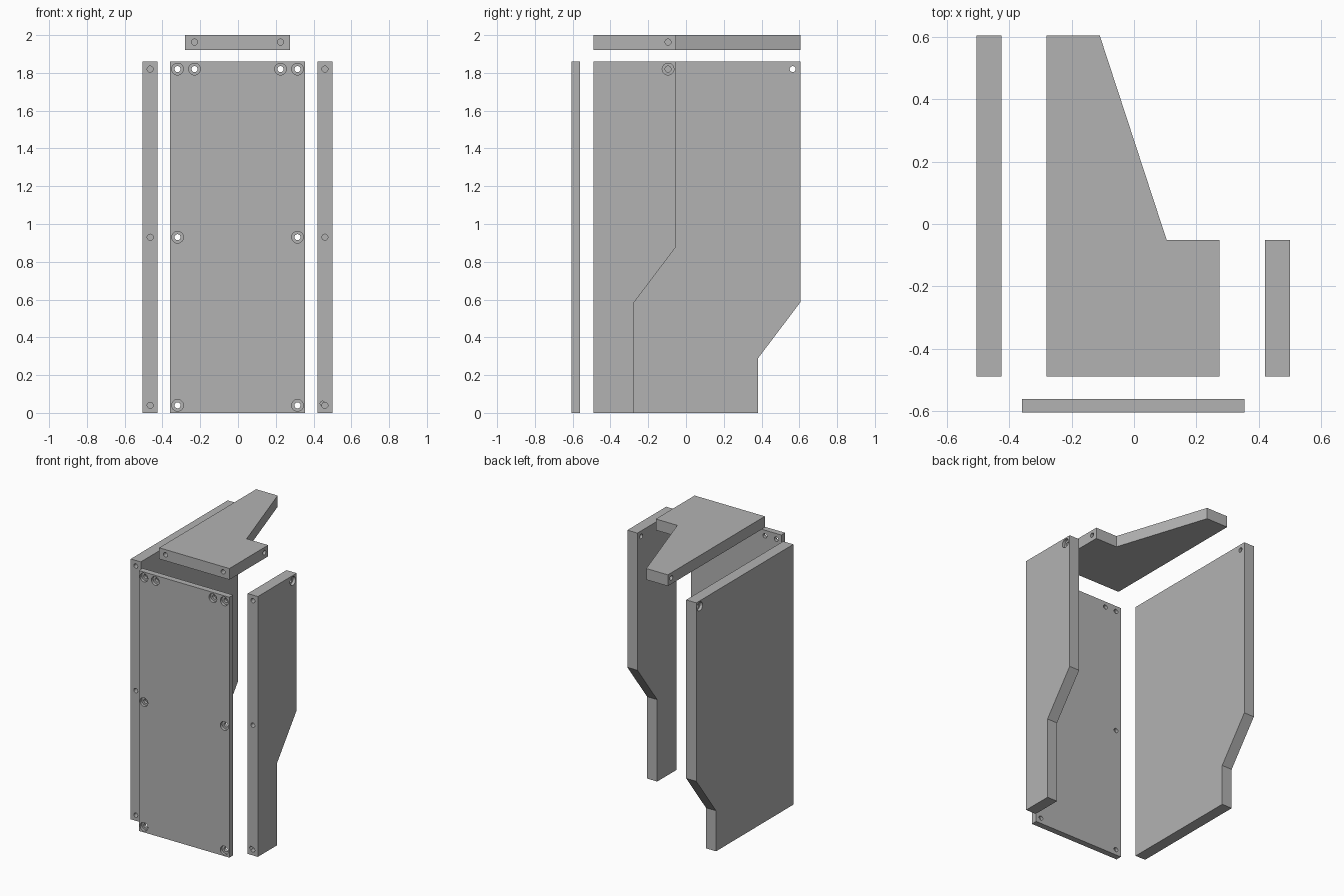
import bpy, bmesh
from mathutils import Vector

cube = bpy.data.objects.get("Cube")
if cube:
    bpy.data.objects.remove(cube, do_unlink=True)

grey = bpy.data.materials.new("plain grey")
grey.use_nodes = True
GREY = (0.45, 0.45, 0.45, 1)
grey.diffuse_color = GREY
grey.node_tree.nodes["Principled BSDF"].inputs["Base Color"].default_value = GREY

HOLE = 0.016      # screw hole radius
BORE = 0.031      # radius of the recess for the screw head


def make_object(name, bm):
    bmesh.ops.recalc_face_normals(bm, faces=bm.faces)
    mesh = bpy.data.meshes.new(name)
    bm.to_mesh(mesh)
    bm.free()
    mesh.materials.append(grey)
    obj = bpy.data.objects.new(name, mesh)
    bpy.context.collection.objects.link(obj)
    return obj


def board(name, outline, offset):
    """Extrude a flat outline of 3D points into a board."""
    bm = bmesh.new()
    face = bm.faces.new([bm.verts.new(p) for p in outline])
    moved = bmesh.ops.extrude_face_region(bm, geom=[face])["geom"]
    verts = [v for v in moved if isinstance(v, bmesh.types.BMVert)]
    bmesh.ops.translate(bm, verts=verts, vec=offset)
    return make_object(name, bm)


def drill(target, start, direction, depth, radius=HOLE):
    """Cut a round hole from a surface point along a direction."""
    d = Vector(direction)
    bm = bmesh.new()
    bmesh.ops.create_cone(bm, cap_ends=True, segments=24, radius1=radius,
                          radius2=radius, depth=depth + 0.01)
    bmesh.ops.rotate(bm, verts=bm.verts, matrix=d.to_track_quat("Z", "Y").to_matrix())
    bmesh.ops.translate(bm, verts=bm.verts, vec=Vector(start) + d * (depth - 0.01) / 2)
    cutter = make_object("drill_cutter", bm)
    cutter.hide_render = True
    mod = target.modifiers.new("hole", "BOOLEAN")
    mod.operation = "DIFFERENCE"
    mod.solver = "EXACT"
    mod.object = cutter
    bpy.context.view_layer.objects.active = target
    bpy.ops.object.modifier_apply(modifier=mod.name)
    bpy.data.objects.remove(cutter, do_unlink=True)


def drill_recessed(target, start, direction, thickness):
    drill(target, start, direction, 0.02, BORE)
    drill(target, start, direction, thickness + 0.01)


FRONT, BACK = -0.49, 0.605
TOP = 1.86
ROWS = (0.04, 0.93, 1.82)
INWARD = (0, 1, 0)


def side_profile(x, back, step, low, high):
    return [(x, FRONT, 0), (x, back - step, 0), (x, back - step, low),
            (x, back, high), (x, back, TOP), (x, FRONT, TOP)]


# Front panel with recessed screw holes
panel = board("front_panel", [(-0.36, -0.605, 0), (0.355, -0.605, 0),
                              (0.355, -0.605, TOP), (-0.36, -0.605, TOP)], (0, 0, 0.0))
bpy.data.objects.remove(panel, do_unlink=True)
panel = board("front_panel", [(-0.36, -0.605, 0), (0.355, -0.605, 0),
                              (0.355, -0.605, TOP), (-0.36, -0.605, TOP)], (0, 0.043, 0))
spots = [(x, z) for x in (-0.32, 0.315) for z in ROWS]
spots += [(x, ROWS[-1]) for x in (-0.23, 0.225)]
for x, z in spots:
    drill_recessed(panel, (x, -0.605, z), INWARD, 0.043)

# Deep side panel
deep = board("deep_side_panel", side_profile(-0.505, BACK, 0.223, 0.29, 0.585), (0.08, 0, 0))
drill_recessed(deep, (-0.505, 0.565, ROWS[-1]), (1, 0, 0), 0.08)

# Shallow side panel
shallow = board("shallow_side_panel", side_profile(0.42, -0.052, 0.223, 0.585, 0.88), (0.08, 0, 0))
drill_recessed(shallow, (0.5, -0.095, ROWS[-1]), (-1, 0, 0), 0.08)
drill(shallow, (0.447, FRONT, 0.05), INWARD, 0.08, 0.012)

# Screw holes in the front edges of both sides
for side, x in ((deep, -0.465), (shallow, 0.46)):
    for z in ROWS:
        drill(side, (x, FRONT, z), INWARD, 0.1)

# Top panel with screw holes in its edges
lid = board("top_panel", [(-0.28, FRONT, 1.92), (0.275, FRONT, 1.92),
                          (0.275, -0.052, 1.92), (0.105, -0.052, 1.92),
                          (-0.11, BACK, 1.92), (-0.28, BACK, 1.92)], (0, 0, 0.08))
for x in (-0.23, 0.225):
    drill(lid, (x, FRONT, 1.963), INWARD, 0.1)
drill(lid, (0.275, -0.095, 1.963), (-1, 0, 0), 0.1)
drill(lid, (-0.28, 0.565, 1.963), (1, 0, 0), 0.1)
